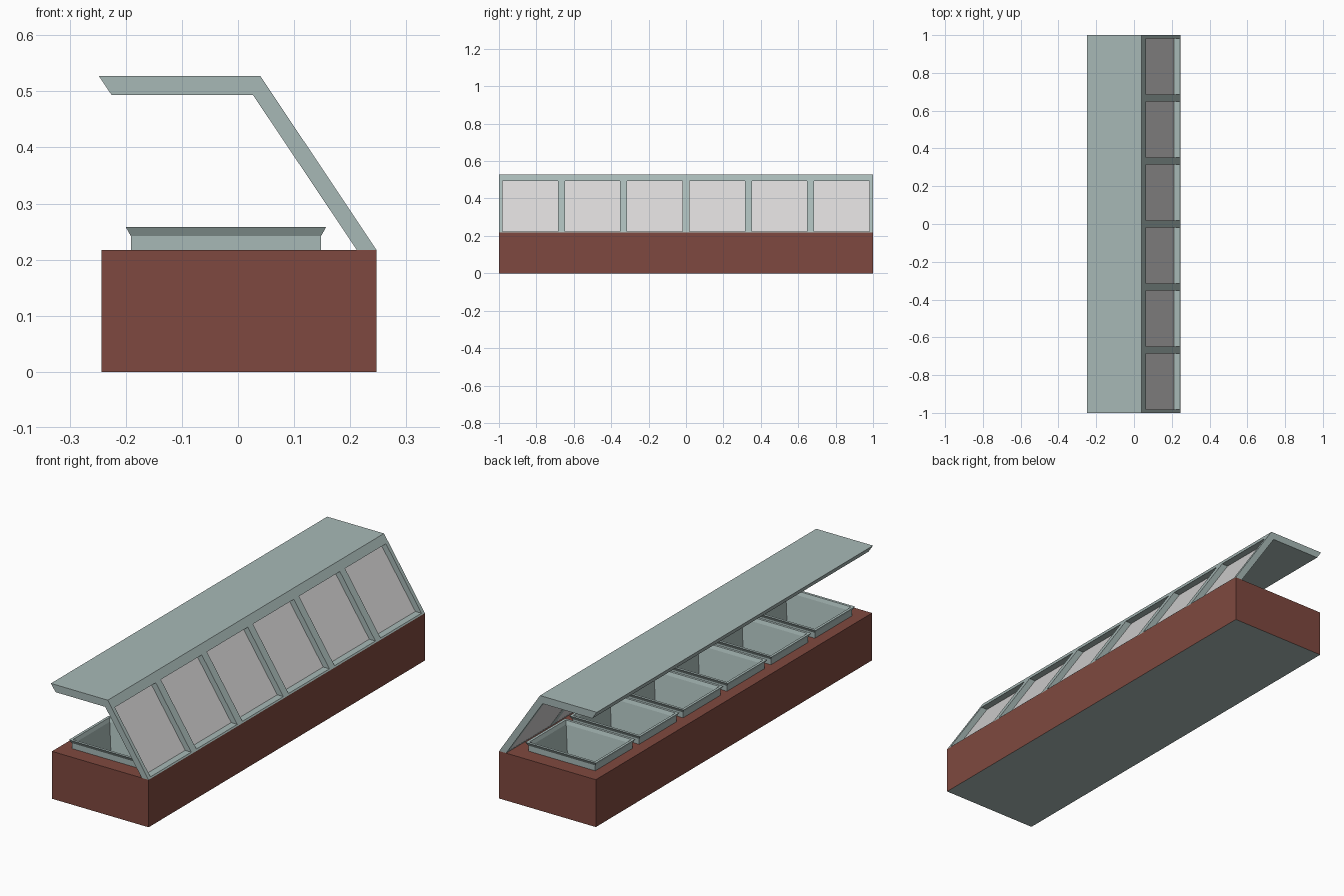
import bpy, bmesh

if "Cube" in bpy.data.objects:
    bpy.data.objects.remove(bpy.data.objects["Cube"])


def material(name, rgb):
    m = bpy.data.materials.new(name)
    m.diffuse_color = (*rgb, 1)
    m.use_nodes = True
    m.node_tree.nodes["Principled BSDF"].inputs["Base Color"].default_value = m.diffuse_color
    return m


GREEN = material("grey_green_metal", (0.39, 0.485, 0.47))
BROWN = material("red_brown_panel", (0.212, 0.066, 0.05))
GLASS = material("pale_grey_glass", (0.68, 0.665, 0.665))


def finish(name, bm, mats):
    bmesh.ops.remove_doubles(bm, verts=bm.verts, dist=1e-5)
    bmesh.ops.recalc_face_normals(bm, faces=bm.faces)
    me = bpy.data.meshes.new(name)
    bm.to_mesh(me)
    bm.free()
    for m in mats:
        me.materials.append(m)
    ob = bpy.data.objects.new(name, me)
    bpy.context.collection.objects.link(ob)
    return ob


def prism(name, profile, y0, y1, mat):
    """Extrude an xz profile from y0 to y1."""
    bm = bmesh.new()
    f = bm.faces.new([bm.verts.new((x, y0, z)) for x, z in profile])
    ext = bmesh.ops.extrude_face_region(bm, geom=[f])["geom"]
    bmesh.ops.translate(bm, vec=(0, y1 - y0, 0),
                        verts=[v for v in ext if isinstance(v, bmesh.types.BMVert)])
    return finish(name, bm, [mat])


# Shared dimensions
DECK = 0.217
BX0, BX1 = -0.243, 0.247
N = 6
PAN_PITCH, PAN_HALF = 0.318, 0.144      # pans along y
PAN_X, PAN_HX = -0.0215, 0.1785         # pan rim centre and half length
LIP = 0.009                             # rim overhang beyond the pan body
pan_ys = [(i - (N - 1) / 2) * PAN_PITCH for i in range(N)]

# Cabinet: closed box whose top is a grid with an opening for each pan
bm = bmesh.new()
xs = [BX0, PAN_X - PAN_HX + LIP, PAN_X + PAN_HX - LIP, BX1]
ys = [-1.0]
for c in pan_ys:
    ys += [c - PAN_HALF + LIP, c + PAN_HALF - LIP]
ys.append(1.0)
for i in range(3):
    for j in range(len(ys) - 1):
        if i == 1 and j % 2 == 1:
            continue
        bm.faces.new([bm.verts.new((xs[a], ys[b], DECK)) for a, b in
                      ((i, j), (i + 1, j), (i + 1, j + 1), (i, j + 1))])
corners = [(BX0, -1), (BX1, -1), (BX1, 1), (BX0, 1)]
for (xa, ya), (xb, yb) in zip(corners, corners[1:] + corners[:1]):
    bm.faces.new([bm.verts.new(p) for p in
                  ((xa, ya, 0), (xb, yb, 0), (xb, yb, DECK), (xa, ya, DECK))])
bottom = bm.faces.new([bm.verts.new((x, y, 0)) for x, y in reversed(corners)])
bottom.material_index = 1
cabinet = finish("cabinet", bm, [BROWN, GREEN])
# Face directions set explicitly: sides outward, top up, bottom down
bm = bmesh.new()
bm.from_mesh(cabinet.data)
for f in bm.faces:
    c, n = f.calc_center_median(), f.normal
    if abs(n.z) > 0.9:
        out = n.z * (1 if c.z > 0.1 else -1)
    else:
        out = n.x * c.x + n.y * c.y
    if out < 0:
        f.normal_flip()
bm.to_mesh(cabinet.data)
bm.free()

# Food pans: nested rectangular rings (inset from rim edge, height)
RINGS = [(LIP, 0.06), (LIP, 0.242), (0.0, 0.258), (0.012, 0.258),
         (0.018, 0.242), (0.045, 0.08)]
for k, cy in enumerate(pan_ys):
    bm = bmesh.new()
    loops = []
    for inset, z in RINGS:
        hx, hy = PAN_HX - inset, PAN_HALF - inset
        loops.append([bm.verts.new((PAN_X + sx * hx, cy + sy * hy, z))
                      for sx, sy in ((-1, -1), (1, -1), (1, 1), (-1, 1))])
    for a, b in zip(loops, loops[1:]):
        for i in range(4):
            j = (i + 1) % 4
            bm.faces.new((a[i], a[j], b[j], b[i]))
    bm.faces.new(loops[-1])
    bm.faces.new(list(reversed(loops[0])))
    finish(f"food_pan_{k + 1}", bm, [GREEN])

# Canopy: flat roof with the mitred header above the windows
ROOF, SOFFIT, SILL = 0.527, 0.493, 0.223


def outer_x(z):
    return 0.04 + (ROOF - z) * (0.247 - 0.04) / (ROOF - DECK)


def inner_x(z):
    return 0.027 + (SOFFIT - z) * (0.212 - 0.027) / (SOFFIT - DECK)


prism("canopy_roof", [(-0.248, ROOF), (0.04, ROOF), (outer_x(SOFFIT), SOFFIT),
                      (inner_x(SOFFIT), SOFFIT), (-0.225, SOFFIT)], -1, 1, GREEN)


def slanted(z0, z1):
    return [(inner_x(z0), z0), (outer_x(z0), z0), (outer_x(z1), z1), (inner_x(z1), z1)]


# Slanted window frame: sills, posts and recessed panes
HALF = 0.148
win_ys = [(i - (N - 1) / 2) / 3 for i in range(N)]
edges = [-1.0]
for c in win_ys:
    edges += [c - HALF, c + HALF]
edges.append(1.0)
for k in range(N + 1):
    prism(f"window_post_{k + 1}", slanted(DECK, SOFFIT), edges[2 * k], edges[2 * k + 1], GREEN)
for k, c in enumerate(win_ys):
    prism(f"window_sill_{k + 1}", slanted(DECK, SILL), c - HALF, c + HALF, GREEN)
    xa, xb = inner_x(SILL), inner_x(SOFFIT)
    prism(f"window_pane_{k + 1}", [(xa + 0.001, SILL), (xa + 0.004, SILL),
                                   (xb + 0.004, SOFFIT), (xb + 0.001, SOFFIT)],
          c - HALF, c + HALF, GLASS)
